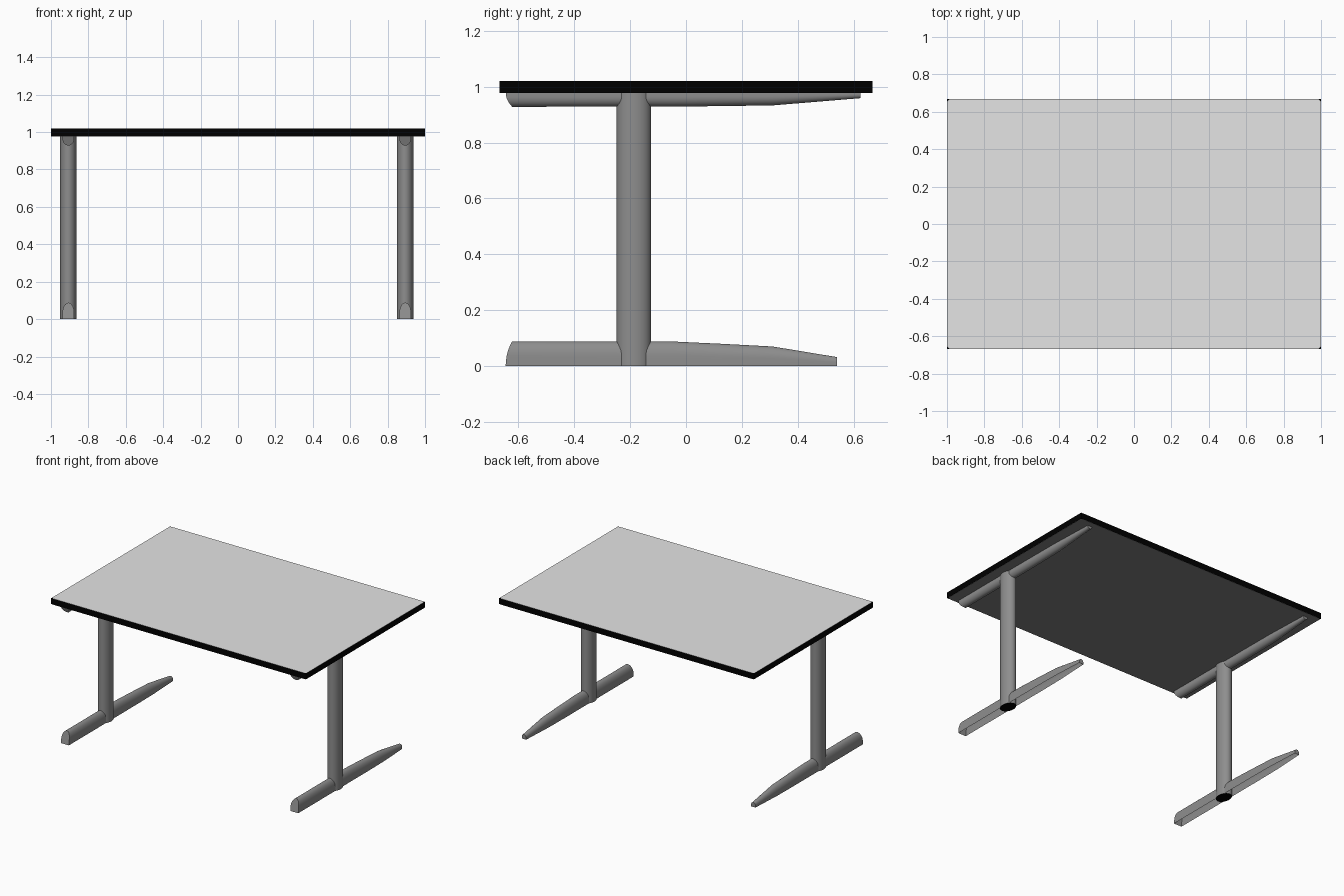
import bpy, bmesh, math

if "Cube" in bpy.data.objects:
    bpy.data.objects.remove(bpy.data.objects["Cube"])

def material(name, r, g, b):
    m = bpy.data.materials.new(name)
    m.diffuse_color = (r, g, b, 1)
    m.use_nodes = True
    m.node_tree.nodes["Principled BSDF"].inputs["Base Color"].default_value = m.diffuse_color
    return m

TOP = material("light grey laminate", 0.78, 0.78, 0.78)
UNDER = material("dark grey underside", 0.21, 0.21, 0.21)
BLACK = material("black edging", 0.0, 0.0, 0.0)
METAL = material("grey metal", 0.27, 0.27, 0.27)

def finish(bm, name, mat, smooth=False):
    bmesh.ops.recalc_face_normals(bm, faces=bm.faces)
    me = bpy.data.meshes.new(name)
    bm.to_mesh(me)
    bm.free()
    me.materials.append(mat)
    ob = bpy.data.objects.new(name, me)
    bpy.context.collection.objects.link(ob)
    if smooth:
        bpy.ops.object.select_all(action='DESELECT')
        ob.select_set(True)
        bpy.context.view_layer.objects.active = ob
        bpy.ops.object.shade_smooth_by_angle(angle=math.radians(35))
    return ob

def prism(name, outline, z0, z1, mat, smooth=False):
    """Extrude a flat outline straight up from z0 to z1."""
    bm = bmesh.new()
    f = bm.faces.new([bm.verts.new((x, y, z0)) for x, y in outline])
    ext = bmesh.ops.extrude_face_region(bm, geom=[f])
    for v in ext["geom"]:
        if isinstance(v, bmesh.types.BMVert):
            v.co.z = z1
    return finish(bm, name, mat, smooth)

def chamfered(hx, hy, c):
    return [(hx - c, -hy), (hx, -hy + c), (hx, hy - c), (hx - c, hy),
            (-hx + c, hy), (-hx, hy - c), (-hx, -hy + c), (-hx + c, -hy)]

def ellipse(cx, cy, rx, ry, n=40):
    return [(cx + rx * math.cos(2 * math.pi * i / n),
             cy + ry * math.sin(2 * math.pi * i / n)) for i in range(n)]

def arched_beam(name, cx, base, sign, stations, straight, n=16):
    """Loft an arch section along y; stations are (y, height, half width).
    The flat side at 'base' is left open; the first end leans inward."""
    bm = bmesh.new()
    rings = []
    for k, (y, h, w) in enumerate(stations):
        section = [(-w, 0)]
        for i in range(n + 1):
            a = math.pi * (1 - i / n)
            section.append((w * math.cos(a),
                            h * (straight + (1 - straight) * math.sin(a))))
        section.append((w, 0))
        rings.append([bm.verts.new((cx + x,
                                    y + (0.023 * (z / h) ** 2 if k == 0 else 0),
                                    base + sign * z)) for x, z in section])
    for a, b in zip(rings, rings[1:]):
        for i in range(len(a) - 1):
            bm.faces.new((a[i], a[i + 1], b[i + 1], b[i]))
    bm.faces.new(rings[0])
    bm.faces.new(rings[-1])
    return finish(bm, name, METAL, True)

# Table top: black slab with thin plates above and below
HX, HY = 1.0, 0.667
prism("tabletop_edge", [(HX, -HY), (HX, HY), (-HX, HY), (-HX, -HY)], 0.978, 1.0195, BLACK)
prism("tabletop_surface", chamfered(HX, HY, 0.014), 1.0195, 1.02, TOP)
prism("tabletop_underside", chamfered(HX - 0.001, HY - 0.001, 0.014), 0.977, 0.978, UNDER)

# Two T-shaped legs: column, foot, support arm, black pad under the column
FOOT = [(-0.646, 0.088, 0.031), (-0.05, 0.088, 0.031), (0.12, 0.08, 0.031),
        (0.31, 0.07, 0.029), (0.541, 0.032, 0.017)]
ARM = [(-0.645, 0.049, 0.031), (0.0, 0.048, 0.031),
       (0.31, 0.044, 0.029), (0.625, 0.018, 0.017)]
for side, cx in (("left", -0.907), ("right", 0.894)):
    prism(side + "_column", ellipse(cx, -0.187, 0.044, 0.061), 0.001, 0.977, METAL, True)
    prism(side + "_column_pad", ellipse(cx, -0.187, 0.044, 0.061), 0.0, 0.001, BLACK)
    arched_beam(side + "_foot", cx, 0.0, 1, FOOT, 0.4)
    arched_beam(side + "_support_arm", cx, 0.977, -1, ARM, 0.25)
